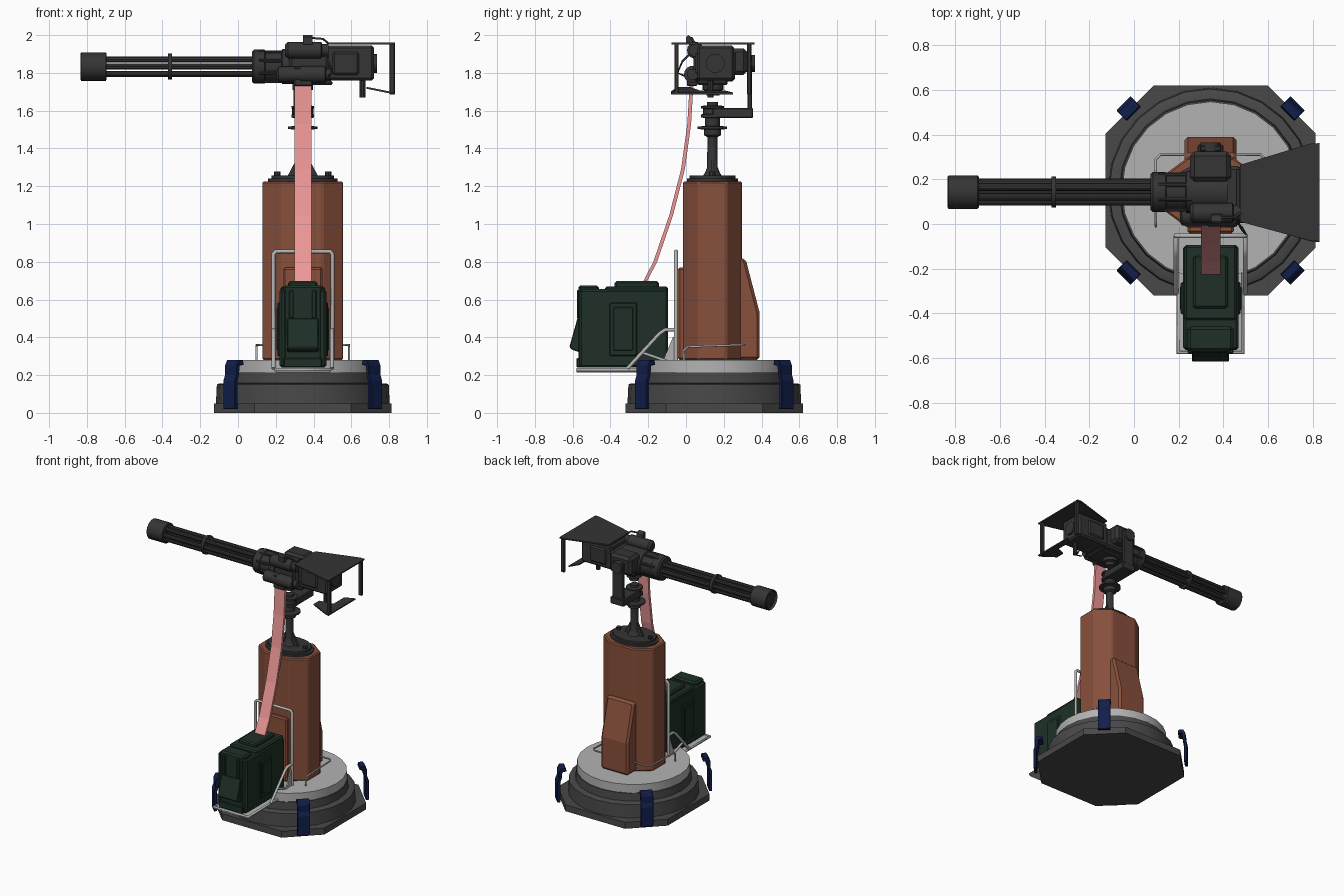
import bpy, bmesh
from math import pi, sin, cos
from mathutils import Matrix, Vector

if "Cube" in bpy.data.objects:
    bpy.data.objects.remove(bpy.data.objects["Cube"])

CX, CY = 0.343, 0.15          # pedestal axis
GY, GZ = 0.143, 1.833         # barrel axis


def mat(name, *rgb):
    m = bpy.data.materials.new(name)
    m.diffuse_color = (*rgb, 1)
    m.use_nodes = True
    m.node_tree.nodes["Principled BSDF"].inputs["Base Color"].default_value = m.diffuse_color
    return m


DARK = mat("dark_metal", 0.035, 0.035, 0.037)
BASE = mat("base_grey", 0.065, 0.065, 0.065)
LIGHT = mat("light_grey", 0.45, 0.45, 0.45)
RUST = mat("rust_brown", 0.25, 0.08, 0.045)
GREEN = mat("dark_green", 0.013, 0.03, 0.02)
BLUE = mat("navy_blue", 0.006, 0.013, 0.07)
PINK = mat("pink", 0.85, 0.31, 0.31)


def finish(name, bm, m, bevel=0, smooth=False):
    bmesh.ops.recalc_face_normals(bm, faces=bm.faces)
    me = bpy.data.meshes.new(name)
    bm.to_mesh(me)
    bm.free()
    o = bpy.data.objects.new(name, me)
    bpy.context.collection.objects.link(o)
    me.materials.append(m)
    if bevel:
        b = o.modifiers.new("bevel", 'BEVEL')
        b.width, b.segments = bevel, 1
    if smooth:
        bpy.ops.object.select_all(action='DESELECT')
        o.select_set(True)
        bpy.context.view_layer.objects.active = o
        bpy.ops.object.shade_smooth_by_angle(angle=0.6)
    return o


def box(name, x, y, z, m, bevel=0):
    bm = bmesh.new()
    mid = [(a + b) / 2 for a, b in (x, y, z)]
    size = [b - a for a, b in (x, y, z)]
    bmesh.ops.create_cube(bm, size=1, matrix=Matrix.Translation(mid) @ Matrix.Diagonal((*size, 1)))
    return finish(name, bm, m, bevel)


def prism(name, pts, axis, a, b, m, bevel=0):
    # polygon in the plane across the axis, extruded from a to b
    put = {'X': lambda p, t: (t, p[0], p[1]), 'Y': lambda p, t: (p[0], t, p[1]), 'Z': lambda p, t: (p[0], p[1], t)}[axis]
    bm = bmesh.new()
    f = bm.faces.new([bm.verts.new(put(p, a)) for p in pts])
    new = bmesh.ops.extrude_face_region(bm, geom=[f])['geom']
    d = Vector(put((0, 0), b - a))
    bmesh.ops.translate(bm, vec=d, verts=[v for v in new if isinstance(v, bmesh.types.BMVert)])
    return finish(name, bm, m, bevel)


def lathe(name, profile, centre, axis, m, n=20, scale=(1, 1)):
    # profile of (radius, position along axis), closed with end caps
    bm = bmesh.new()
    rings = []
    for r, t in profile:
        ring = []
        for i in range(n):
            u, v = r * cos(2 * pi * i / n) * scale[0], r * sin(2 * pi * i / n) * scale[1]
            p = {'X': (t, centre[0] + u, centre[1] + v), 'Y': (centre[0] + u, t, centre[1] + v),
                 'Z': (centre[0] + u, centre[1] + v, t)}[axis]
            ring.append(bm.verts.new(p))
        rings.append(ring)
    for p, q in zip(rings, rings[1:]):
        for i in range(n):
            bm.faces.new((p[i], p[(i + 1) % n], q[(i + 1) % n], q[i]))
    bm.faces.new(rings[0])
    bm.faces.new(rings[-1])
    return finish(name, bm, m, 0, True)


def cyl(name, r, a, b, centre, axis, m, n=16):
    return lathe(name, [(r, a), (r, b)], centre, axis, m, n)


def tube(name, pts, r, m, closed=False):
    c = bpy.data.curves.new(name, 'CURVE')
    c.dimensions, c.bevel_depth, c.bevel_resolution, c.use_fill_caps = '3D', r, 1, True
    s = c.splines.new('POLY')
    s.points.add(len(pts) - 1)
    for p, q in zip(s.points, pts):
        p.co = (*q, 1)
    s.use_cyclic_u = closed
    o = bpy.data.objects.new(name, c)
    bpy.context.collection.objects.link(o)
    c.materials.append(m)
    bpy.ops.object.select_all(action='DESELECT')
    o.select_set(True)
    bpy.context.view_layer.objects.active = o
    bpy.ops.object.convert(target='MESH')


def chamfered(hx, hy, fx, fy, cx=CX, cy=CY):
    q = [(hx, fy), (fx, hy), (-fx, hy), (-hx, fy), (-hx, -fy), (-fx, -hy), (fx, -hy), (hx, -fy)]
    return [(cx + x, cy + y) for x, y in q]


# Base
prism("base_plate", chamfered(0.47, 0.47, 0.255, 0.255), 'Z', 0, 0.05, BASE)
lathe("base_ring", [(0.46, 0.05), (0.455, 0.15), (0.445, 0.155), (0.41, 0.157), (0.405, 0.215)], (CX, CY), 'Z', BASE, 24)
cyl("turntable", 0.398, 0.21, 0.28, (CX, CY), 'Z', LIGHT, 24)

# Corner clamps, bent plates
for i in range(4):
    o = prism("base_clamp", [(.53, .02), (.552, .02), (.552, .17), (.54, .2), (.54, .25), (.525, .28),
                             (.49, .28), (.485, .255), (.515, .25), (.52, .2), (.53, .17)], 'Y', -0.045, 0.045, BLUE, 0.003)
    o.matrix_world = Matrix.Translation((CX, CY, 0)) @ Matrix.Rotation(pi / 4 + i * pi / 2, 4, 'Z')

# Column with front panel and back buttress
prism("column", chamfered(0.214, 0.156, 0.105, 0.075, CX, 0.14), 'Z', 0.28, 1.226, RUST, 0.008)
box("column_front_panel", (0.24, 0.447), (-0.042, 0), (0.28, 0.77), RUST, 0.01)
prism("column_buttress", [(.25, .28), (.39, .28), (.39, .53), (.315, .818), (.25, .818)], 'X', 0.226, 0.459, RUST, 0.015)

# Carrier tray and rails
box("tray_floor", (0.2, 0.486), (-0.58, -0.1), (0.215, 0.23), LIGHT)
tube("tray_rim", [(.198, -.575, .228), (.488, -.575, .228), (.488, -.06, .228), (.198, -.06, .228)], 0.01, LIGHT, True)
tube("tray_back_hoop", [(.187, -.053, .22), (.187, -.053, .84), (.2, -.053, .855), (.487, -.053, .855),
                        (.5, -.053, .84), (.5, -.053, .22)], 0.011, LIGHT)
for s in (-1, 1):
    x = CX + s * 0.155
    tube("tray_side_rail", [(x, -.31, .235), (x, -.14, .42), (x, -.11, .44), (x, -.05, .44)], 0.011, LIGHT)
    tube("tray_side_brace", [(x, -.235, .32), (x, -.09, .27)], 0.009, LIGHT)
    prism("tray_gusset", [(-.12, .28), (-.045, .28), (-.045, .41), (-.07, .4)], 'X', x - .005, x + .005, LIGHT)
    x = CX + s * 0.245
    tube("turntable_handrail", [(x, -.01, .28), (x, -.01, .335), (x, .01, .35), (x, .29, .36),
                                (x - s * .02, .31, .36), (CX + s * .12, .31, .36)], 0.006, LIGHT)

# Ammunition container
box("container_body", (0.22, 0.468), (-0.565, -0.095), (0.24, 0.655), GREEN, 0.012)
box("container_front_rib", (0.24, 0.445), (-0.57, -0.46), (0.25, 0.675), GREEN, 0.012)
box("container_shoulder", (0.225, 0.46), (-0.43, -0.095), (0.6, 0.67), GREEN, 0.01)
box("container_lid", (0.265, 0.42), (-0.378, -0.143), (0.66, 0.697), GREEN, 0.01)
prism("container_front_latch", [(-.56, .32), (-.605, .335), (-.617, .35), (-.575, .5), (-.56, .5)], 'X', 0.26, 0.425, GREEN, 0.004)
box("container_foot", (0.24, 0.445), (-0.58, -0.55), (0.24, 0.29), GREEN, 0.005)
for s in (-1, 1):
    x = CX + s * 0.126
    box("container_side_panel", (x - .008, x + .008), (-.405, -.26), (.3, .585), GREEN, 0.006)
    box("container_side_inset", (x - .012, x + .012), (-.385, -.28), (.33, .56), GREEN, 0.004)
    x = CX + s * 0.06
    box("container_front_strip", (x - .012, x + .012), (-.578, -.56), (.5, .65), GREEN, 0.004)

# Feed belt
path = [(-.222, .685), (-.163, .80), (-.079, 1.045), (-.016, 1.29), (.017, 1.53), (.03, 1.75)]
prism("feed_belt", [(y - .01, z) for y, z in path] + [(y + .01, z) for y, z in reversed(path)], 'X', 0.3, 0.388, PINK)

# Mount post with fins
lathe("mount_disc", [(1, 1.22), (1, 1.24), (.9, 1.242), (.9, 1.258)], (CX, 0.14), 'Z', DARK, 24, (0.185, 0.135))
for s in (-1, 1):
    cyl("mount_bolt", 0.017, 1.25, 1.278, (CX + s * 0.135, 0.14), 'Z', DARK, 8)
lathe("mount_post", [(.05, 1.255), (.04, 1.27), (.028, 1.3), (.027, 1.46), (.045, 1.47), (.045, 1.5),
                     (.078, 1.503), (.078, 1.515), (.04, 1.52), (.04, 1.56), (.06, 1.565), (.06, 1.58), (.05, 1.582),
                     (.05, 1.61), (.06, 1.613), (.06, 1.625), (.03, 1.628), (.03, 1.645)], (CX, 0.14), 'Z', DARK)
prism("mount_fin", [(CX - .08, 1.255), (CX + .08, 1.255), (CX + .03, 1.35), (CX - .03, 1.35)], 'Y', 0.132, 0.148, DARK)
box("mount_yoke", (0.285, 0.4), (0.14, 0.355), (1.56, 1.615), DARK, 0.006)
box("mount_side_arm", (0.295, 0.39), (0.325, 0.35), (1.56, 1.89), DARK, 0.006)
cyl("mount_pivot", 0.045, 0.22, 0.365, (CX, 1.85), 'Y', DARK)

# Barrels
for i in range(6):
    a = i * pi / 3
    cyl("barrel", 0.0165, -0.82, 0.1, (GY + .044 * cos(a), GZ + .044 * sin(a)), 'X', DARK, 10)
cyl("barrel_core", 0.014, -0.7, 0.1, (GY, GZ), 'X', DARK, 10)
lathe("muzzle_shroud", [(.066, -.815), (.07, -.834), (.075, -.83), (.075, -.7), (.068, -.695)], (GY, GZ), 'X', DARK, 24)
cyl("barrel_clamp", 0.07, -0.37, -0.35, (GY, GZ), 'X', DARK, 18)
lathe("receiver_drum", [(.08, .075), (.09, .085), (.09, .14), (.084, .145), (.084, .23), (.093, .235), (.093, .42)], (GY, GZ), 'X', DARK, 20)
for i in range(8):
    a = (i + .5) * pi / 4
    cyl("drum_rod", 0.01, 0.11, 0.26, (GY + .083 * cos(a), GZ + .083 * sin(a)), 'X', DARK, 8)

# Receiver, motors and feeder
box("receiver_block", (0.27, 0.48), (0.04, 0.26), (1.755, 1.91), DARK, 0.015)
box("receiver_rear", (0.46, 0.72), (0.06, 0.255), (1.76, 1.945), DARK, 0.012)
box("receiver_underside", (0.29, 0.5), (0.06, 0.22), (1.735, 1.76), DARK, 0.008)
box("rear_housing", (0.5, 0.64), (0.05, 0.265), (1.79, 1.91), DARK, 0.01)
box("side_gearbox", (0.25, 0.435), (0.19, 0.325), (1.79, 1.93), DARK, 0.02)
lathe("upper_motor", [(.03, .25), (.045, .265), (.045, .44), (.035, .445), (.035, .48)], (0.05, 1.92), 'X', DARK, 14)
lathe("lower_motor", [(.025, .205), (.042, .215), (.042, .33), (.046, .332), (.046, .46), (.03, .465), (.03, .49)], (0.035, 1.792), 'X', DARK, 14)
box("feeder_mouth", (0.295, 0.395), (0.005, 0.06), (1.73, 1.83), DARK, 0.006)
prism("top_sight", [(.0, 1.95), (.05, 1.95), (.04, 1.98), (.012, 2.0), (.0, 1.99)], 'X', 0.345, 0.395, DARK)
tube("top_lever", [(.39, .03, 1.985), (.45, .03, 1.98), (.48, .05, 1.955)], 0.006, DARK)
tube("side_cable", [(.46, .02, 1.9), (.48, -.02, 1.86), (.5, -.045, 1.8), (.48, -.01, 1.785)], 0.005, DARK)
lathe("lower_pivot", [(.055, 1.74), (.055, 1.71), (.035, 1.705), (.035, 1.68)], (CX, GY), 'Z', DARK)
cyl("rear_knob", 0.016, 1.67, 1.77, (0.66, 0.13), 'Z', DARK, 10)
cyl("rear_cap", 0.05, 0.7, 0.735, (0.155, 1.85), 'X', DARK)

# Rear shield plates and grip bars
prism("shield_top", [(.475, .01), (.475, .265), (.79, .36), (.83, .362), (.83, -.078), (.79, -.075)], 'Z', 1.95, 1.96, DARK)
o = prism("shield_bottom", [(.68, -.045), (.68, .02), (.77, .07), (.77, .2), (.83, .25), (.83, -.08), (.80, -.08)], 'Z', 0, 0.01, DARK)
for v in o.data.vertices:
    v.co.z += 1.72 - (v.co.x - 0.66) * 0.2
for y in (-0.05, 0.335):
    box("grip_bar", (0.802, 0.83), (y - .011, y + .011), (1.685, 1.955), DARK, 0.004)
